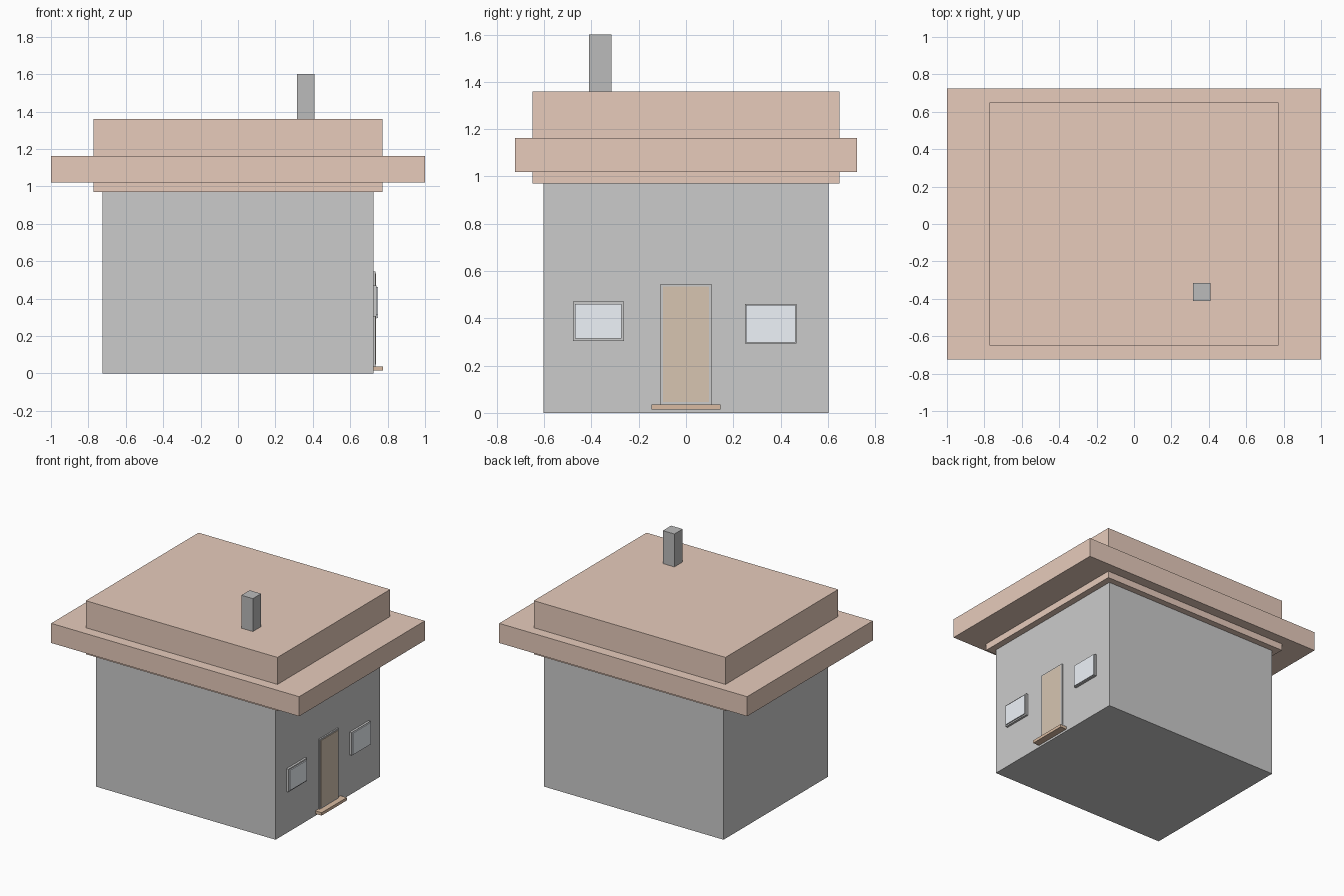
import bpy

if "Cube" in bpy.data.objects:
    bpy.data.objects.remove(bpy.data.objects["Cube"])


def material(name, rgb):
    m = bpy.data.materials.new(name)
    m.diffuse_color = (*rgb, 1)
    m.use_nodes = True
    m.node_tree.nodes["Principled BSDF"].inputs["Base Color"].default_value = m.diffuse_color
    return m


def box(name, xs, ys, zs, mat=None):
    """Axis-aligned box given by its (min, max) on each axis."""
    spans = (xs, ys, zs)
    bpy.ops.mesh.primitive_cube_add(size=1, location=[(a + b) / 2 for a, b in spans])
    ob = bpy.context.object
    ob.name = name
    ob.scale = [b - a for a, b in spans]
    bpy.ops.object.transform_apply(location=False, rotation=False, scale=True)
    if mat:
        ob.data.materials.append(mat)
    return ob


clay = material("clay", (0.8, 0.6, 0.5))
stone = material("dark_stone", (0.5, 0.5, 0.5))
wood = material("door_wood", (0.68, 0.56, 0.44))
step_wood = material("step_wood", (0.7, 0.5, 0.36))
glass = material("glass", (0.86, 0.9, 0.95))

WALL = 0.725  # x of the wall carrying door and windows

# House body
box("walls", (-WALL, WALL), (-0.602, 0.602), (0, 0.97))

# Roof: central block passing through a wide eaves slab
box("roof_block", (-0.773, 0.773), (-0.649, 0.649), (0.97, 1.36), clay)
box("roof_eaves", (-1, 1), (-0.724, 0.724), (1.02, 1.163), clay)

# Chimney
box("chimney", (0.315, 0.408), (-0.411, -0.316), (1.36, 1.60), stone)

# Door with frame and step
box("door_frame", (WALL - 0.01, 0.735), (-0.109, 0.109), (0.036, 0.544))
box("door", (WALL - 0.01, 0.739), (-0.098, 0.098), (0.047, 0.534), wood)
box("door_step", (WALL - 0.01, 0.776), (-0.145, 0.145), (0.015, 0.036), step_wood)

# Windows: frame (y, z) and pane (y, z) spans
windows = [
    ("left", (-0.479, -0.262), (0.304, 0.471), (-0.469, -0.272), (0.314, 0.461)),
    ("right", (0.25, 0.467), (0.293, 0.46), (0.254, 0.463), (0.297, 0.456)),
]
for side, fy, fz, py, pz in windows:
    box(f"window_frame_{side}", (WALL - 0.01, 0.741), fy, fz)
    box(f"window_pane_{side}", (WALL - 0.01, 0.749), py, pz, glass)
